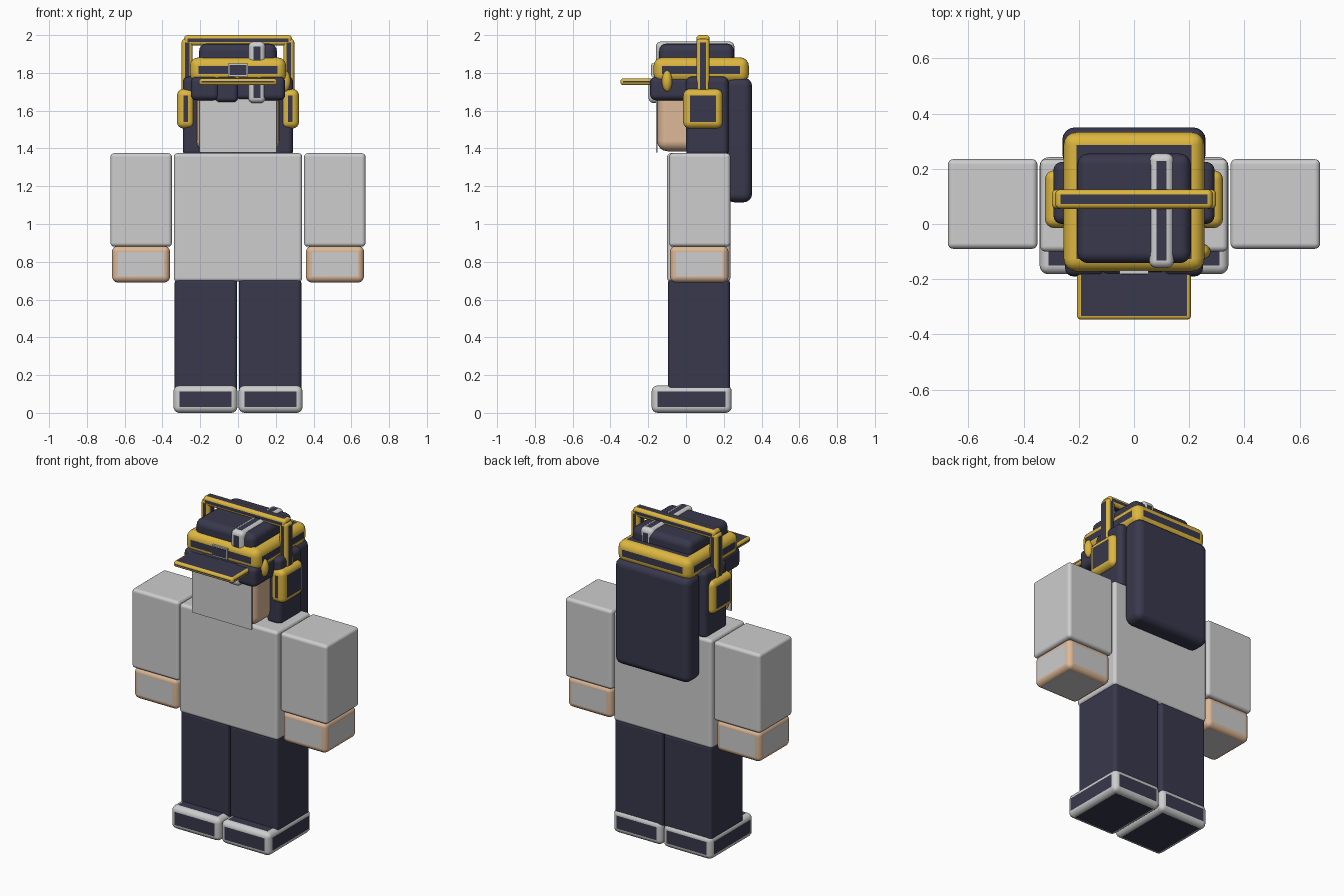
import bpy, bmesh
from mathutils import Vector

default_cube = bpy.data.objects.get("Cube")
if default_cube:
    bpy.data.objects.remove(default_cube, do_unlink=True)


def make_material(name, colour):
    material = bpy.data.materials.new(name)
    material.use_nodes = True
    material.diffuse_color = (*colour, 1)
    shader = next(n for n in material.node_tree.nodes if n.type == "BSDF_PRINCIPLED")
    shader.inputs["Base Color"].default_value = (*colour, 1)
    shader.inputs["Roughness"].default_value = 0.8
    return material


GREY = make_material("light grey", (0.61, 0.61, 0.62))
NAVY = make_material("dark navy", (0.04, 0.04, 0.075))
YELLOW = make_material("golden yellow", (0.72, 0.47, 0.05))
SKIN = make_material("skin tan", (0.72, 0.48, 0.31))


def finish(name, bm, materials):
    """Turn a bmesh into a smooth-shaded object."""
    mesh = bpy.data.meshes.new(name)
    for face in bm.faces:
        face.smooth = True
    bm.to_mesh(mesh)
    bm.free()
    for material in materials:
        mesh.materials.append(material)
    obj = bpy.data.objects.new(name, mesh)
    bpy.context.collection.objects.link(obj)
    return obj


def rounded_box(name, x, y, z, radius, rim, panel=None):
    """Box with rounded edges in the rim colour and flat faces in the panel colour."""
    spans = (x, y, z)
    size = Vector([b - a for a, b in spans])
    centre = Vector([(a + b) / 2 for a, b in spans])
    bm = bmesh.new()
    bmesh.ops.create_cube(bm, size=1)
    for vert in bm.verts:
        vert.co = centre + vert.co * size
    if radius:
        bmesh.ops.bevel(bm, geom=bm.edges[:], offset=radius, segments=4,
                        profile=0.5, affect="EDGES")
    bm.normal_update()
    for face in bm.faces:
        flat = max(abs(c) for c in face.normal) > 0.999
        face.material_index = 1 if panel and flat else 0
    obj = finish(name, bm, [rim, panel] if panel else [rim])
    if radius:
        weighted = obj.modifiers.new("Clean normals", "WEIGHTED_NORMAL")
        weighted.weight = 100
    else:
        for poly in obj.data.polygons:
            poly.use_smooth = False
    return obj


def pair(name, x, *rest):
    """The same box on both sides."""
    rounded_box("left_" + name, x, *rest)
    rounded_box("right_" + name, (-x[1], -x[0]), *rest)


# Body and limbs
rounded_box("torso", (-0.34, 0.34), (-0.1, 0.235), (0.695, 1.375), 0.02, GREY)
pair("sleeve", (0.35, 0.675), (-0.09, 0.235), (0.88, 1.375), 0.02, GREY)
pair("hand", (0.36, 0.667), (-0.085, 0.225), (0.69, 0.885), 0.032, SKIN, GREY)
pair("leg", (0.005, 0.335), (-0.095, 0.232), (0.1, 0.71), 0.02, NAVY)
pair("shoe", (0.003, 0.342), (-0.182, 0.242), (0, 0.145), 0.032, GREY, NAVY)

# Head with flat face plate
rounded_box("head", (-0.22, 0.22), (-0.153, 0.24), (1.385, 1.8), 0.055, SKIN)
rounded_box("face_plate", (-0.205, 0.205), (-0.159, -0.152), (1.378, 1.7), 0, GREY)

# Hair
rounded_box("back_hair", (-0.26, 0.26), (0.21, 0.35), (1.115, 1.775), 0.045, NAVY)
pair("side_hair", (0.19, 0.292), (0, 0.225), (1.36, 1.78), 0.03, NAVY)
pair("temple_hair", (0.1, 0.25), (-0.19, 0.03), (1.655, 1.78), 0.03, NAVY)
rounded_box("fringe", (-0.12, 0), (-0.185, 0), (1.645, 1.78), 0.025, NAVY)
rounded_box("fringe_centre", (-0.01, 0.12), (-0.18, 0), (1.66, 1.78), 0.025, NAVY)

# Cap: band, crown and brim
rounded_box("cap_band", (-0.255, 0.255), (-0.172, 0.333), (1.748, 1.882), 0.046, YELLOW, NAVY)
rounded_box("cap_crown", (-0.206, 0.206), (-0.142, 0.255), (1.8, 1.955), 0.04, NAVY)
rounded_box("cap_brim", (-0.206, 0.206), (-0.347, -0.1), (1.735, 1.77), 0.014, YELLOW, NAVY)

# Strap over the crown and its lower end
rounded_box("strap_top", (0.055, 0.145), (-0.16, 0.256), (1.84, 1.966), 0.027, GREY, NAVY)
rounded_box("strap_end", (0.055, 0.145), (-0.198, -0.1), (1.64, 1.765), 0.027, GREY, NAVY)

# Buckle on the band
rounded_box("buckle_frame", (-0.052, 0.052), (-0.182, -0.16), (1.782, 1.85), 0, GREY)
rounded_box("buckle_plate", (-0.045, 0.045), (-0.185, -0.18), (1.79, 1.842), 0, NAVY)

# Headphones
pair("ear_cup", (0.23, 0.323), (-0.015, 0.195), (1.505, 1.715), 0.035, YELLOW, NAVY)
pair("headphone_arm", (0.24, 0.298), (0.055, 0.125), (1.68, 1.98), 0.018, YELLOW, NAVY)
rounded_box("headphone_bar", (-0.285, 0.285), (0.055, 0.125), (1.945, 2), 0.018, YELLOW, NAVY)

# Rounded knob on the left side of the cap
knob = bmesh.new()
bmesh.ops.create_uvsphere(knob, u_segments=20, v_segments=12, radius=1)
for vert in knob.verts:
    vert.co = Vector((0.25, -0.1, 1.757)) + vert.co * Vector((0.028, 0.027, 0.056))
finish("cap_knob", knob, [YELLOW])
